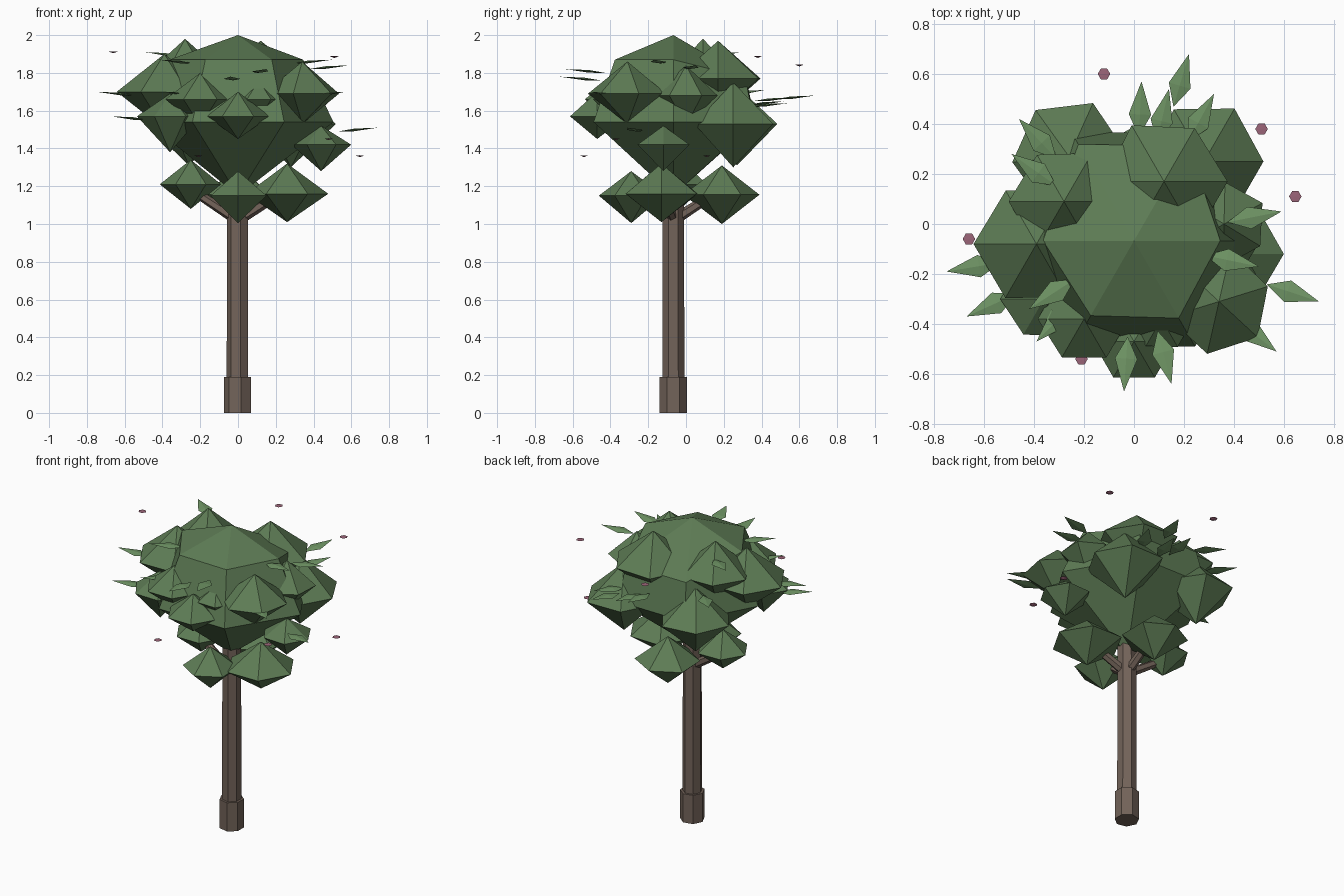
import bpy, bmesh, math, random
from mathutils import Vector

if "Cube" in bpy.data.objects:
    bpy.data.objects.remove(bpy.data.objects["Cube"])

random.seed(7)
CY = -0.067  # trunk axis in y


def material(name, rgb):
    m = bpy.data.materials.new(name)
    m.diffuse_color = (*rgb, 1)
    m.use_nodes = True
    m.node_tree.nodes["Principled BSDF"].inputs["Base Color"].default_value = m.diffuse_color
    return m


BARK = material("bark", (0.17, 0.125, 0.1))
GREEN = material("foliage", (0.11, 0.2, 0.09))
LEAF = material("leaf_green", (0.16, 0.3, 0.13))
PINK = material("blossom_pink", (0.33, 0.13, 0.19))


def finish(name, bm, mat):
    bmesh.ops.recalc_face_normals(bm, faces=bm.faces)
    me = bpy.data.meshes.new(name)
    bm.to_mesh(me)
    bm.free()
    me.materials.append(mat)
    ob = bpy.data.objects.new(name, me)
    bpy.context.collection.objects.link(ob)
    return ob


def gem(name, x, y, top, bottom, rings, mat, sides=6, jitter=0.0, turn=0.0, sag=0.0):
    """Faceted blob: a top point, rings of (radius, z), a bottom point.
    sag lowers and widens the back of the first ring."""
    bm = bmesh.new()
    loops = []
    for n, (r, z) in enumerate(rings):
        loop = []
        for i in range(sides):
            a = turn + math.tau * i / sides
            back = sag * max(0, math.sin(a)) if n == 0 else 0
            k = r * (1 + random.uniform(-jitter, jitter)) + back
            loop.append(bm.verts.new((x + k * math.cos(a), y + k * math.sin(a), z - back)))
        loops.append(loop)
    up, down = bm.verts.new((x, y, top)), bm.verts.new((x, y, bottom))
    for i in range(sides):
        j = (i + 1) % sides
        bm.faces.new((up, loops[0][i], loops[0][j]))
        for a, b in zip(loops, loops[1:]):
            bm.faces.new((a[i], b[i], b[j], a[j]))
        bm.faces.new((down, loops[-1][j], loops[-1][i]))
    return finish(name, bm, mat)


def rod(name, a, b, r1, r2, sides, turn=0.0):
    a, b = Vector(a), Vector(b)
    bpy.ops.mesh.primitive_cone_add(vertices=sides, radius1=r1, radius2=r2,
                                    depth=(b - a).length, location=(a + b) / 2)
    ob = bpy.context.object
    ob.name = name
    d = b - a
    ob.rotation_euler = d.to_track_quat('Z', 'Y').to_euler() if abs(d.x) + abs(d.y) > 1e-6 else (0, 0, turn)
    ob.data.materials.append(BARK)


# Trunk and its thicker foot
rod("trunk_foot", (0, CY, 0), (0, CY, 0.19), 0.075, 0.075, 7, math.pi / 2)
rod("trunk", (0, CY, 0.15), (0, CY, 1.2), 0.06, 0.058, 7, math.pi / 2)

# Low clumps, each carried by a branch: x, y, z of ring, radius, top, bottom
for x, y, z, r, top, bottom in [
        (0.26, -0.13, 1.16, 0.22, 1.32, 1.01), (-0.25, -0.03, 1.21, 0.165, 1.34, 1.08),
        (0, -0.29, 1.15, 0.17, 1.28, 1.005), (0, 0.19, 1.155, 0.2, 1.31, 1.0)]:
    rod("branch", (0, CY, 1.02), (x * 0.8, CY + (y - CY) * 0.8, 1.15), 0.03, 0.024, 6)
    turn = 0 if abs(x) > 0.1 else math.pi / 6
    gem("low_clump", x, y, top, bottom, [(r, z)], GREEN, 6, 0.03, turn)

# Main crown body
gem("crown", 0, CY, 2.0, 1.15, [(0.355, 1.87), (0.50, 1.54)], GREEN, 6, 0.04, sag=0.11)

# Clumps around the crown: x, y, z of ring, radius, top, bottom, turn
for x, y, z, r, top, bottom, turn in [
        (-0.39, -0.08, 1.70, 0.25, 1.90, 1.50, 0),
        (-0.28, 0.09, 1.78, 0.22, 1.98, 1.60, 0),
        (0.12, 0.17, 1.77, 0.25, 1.97, 1.57, 0),
        (0.34, -0.31, 1.69, 0.21, 1.86, 1.53, 0.3),
        (0.36, 0.0, 1.68, 0.17, 1.84, 1.52, 0.5),
        (0.44, -0.12, 1.42, 0.155, 1.52, 1.28, 0),
        (0.28, 0.25, 1.53, 0.235, 1.75, 1.30, 0),
        (-0.26, 0.27, 1.53, 0.235, 1.73, 1.31, 0.1),
        (-0.36, -0.30, 1.57, 0.17, 1.69, 1.38, 0),
        (-0.20, -0.38, 1.66, 0.18, 1.80, 1.52, 0),
        (0.0, -0.47, 1.57, 0.17, 1.70, 1.45, 0),
        (0.11, -0.38, 1.66, 0.13, 1.76, 1.55, 0)]:
    gem("crown_clump", x, y, top, bottom, [(r, z)], GREEN, 6, 0.04, turn)


def leaf(tip, length, width):
    """Kite-shaped blade pointing away from the trunk, folded on its midrib."""
    tip = Vector(tip)
    out = Vector((tip.x, tip.y - CY, 0)).normalized()
    side = Vector((-out.y, out.x, 0))
    base = tip - out * length - Vector((0, 0, 0.02))
    mid = base.lerp(tip, 0.4)
    up = Vector((0, 0, 0.007))
    bm = bmesh.new()
    b, t, m, n, l, r = [bm.verts.new(p) for p in (
        base, tip, mid + up, mid - up, mid + side * width, mid - side * width)]
    for c in (m, n):
        for p, q in ((b, l), (l, t), (t, r), (r, b)):
            bm.faces.new((c, p, q))
    finish("leaf", bm, LEAF)


# Loose leaves, by tip position
for x, y, z in [
        (0.22, 0.68, 1.68), (0.03, 0.57, 1.67), (0.32, 0.52, 1.65), (-0.46, 0.42, 1.71),
        (0.59, 0.05, 1.84), (0.74, -0.31, 1.51), (0.50, -0.17, 1.87), (0.57, -0.51, 1.70),
        (0.15, -0.64, 1.82), (-0.04, -0.67, 1.78), (-0.39, -0.47, 1.70), (-0.42, -0.34, 1.87),
        (-0.67, -0.37, 1.57), (-0.75, -0.19, 1.70), (-0.49, 0.28, 1.91), (0.14, 0.54, 1.64)]:
    leaf((x, y, z), 0.22, 0.045)

# Drifting blossoms
for x, y, z in [(-0.12, 0.60, 1.84), (0.51, 0.38, 1.885), (0.645, 0.11, 1.36),
                (-0.66, -0.06, 1.91), (-0.21, -0.54, 1.36), (0.48, -0.37, 1.45)]:
    gem("blossom", x, y, z + 0.004, z - 0.006, [(0.025, z + 0.003)], PINK, 6)
